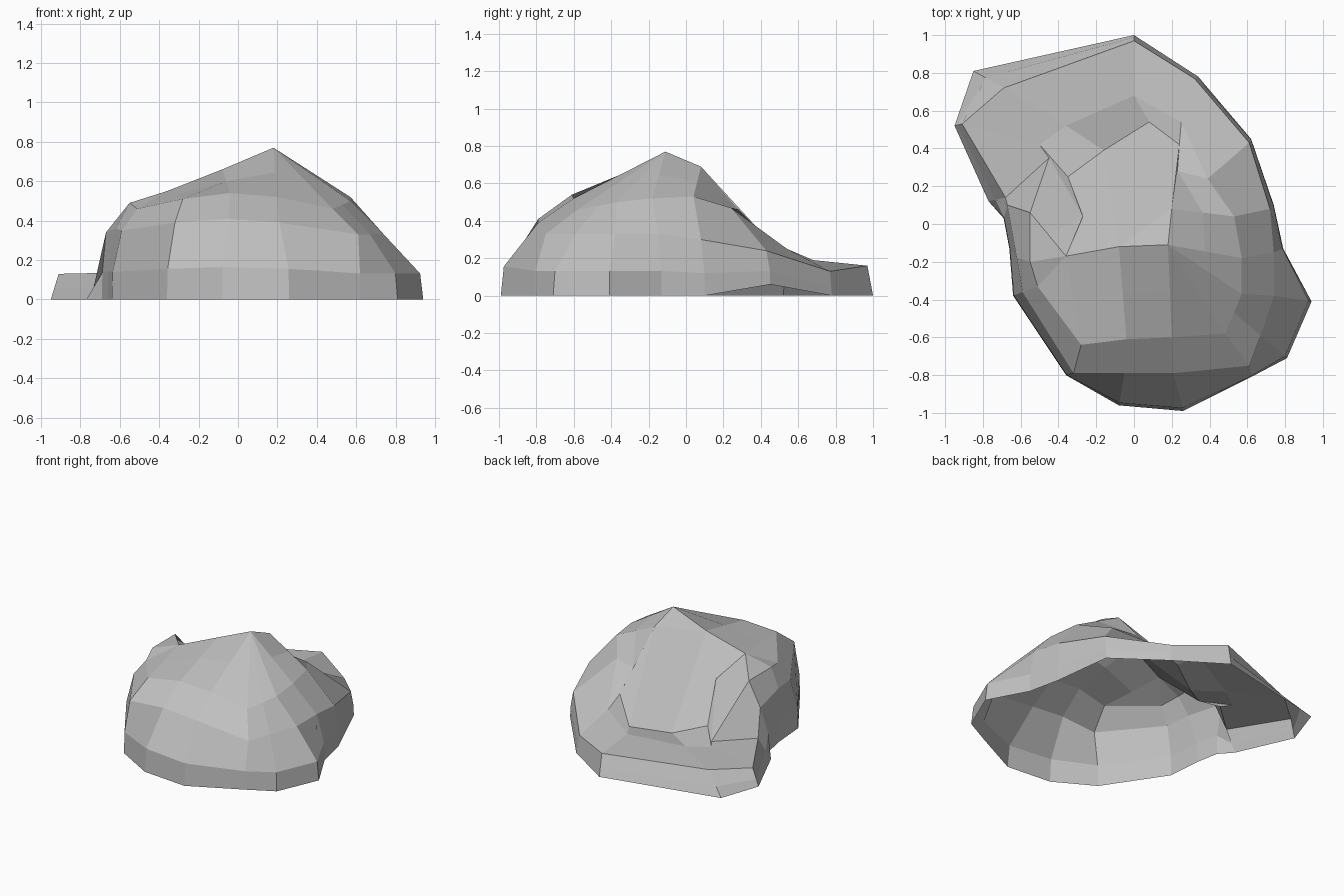
import bpy
import bmesh
from mathutils import Vector

# Remove the default object
default_cube = bpy.data.objects.get("Cube")
if default_cube:
    bpy.data.objects.remove(default_cube, do_unlink=True)


def make_material(name, colour):
    material = bpy.data.materials.new(name)
    material.use_nodes = True
    material.diffuse_color = colour
    shader = material.node_tree.nodes["Principled BSDF"]
    shader.inputs["Base Color"].default_value = colour
    shader.inputs["Roughness"].default_value = 0.9
    return material


def add_ring(mesh, points):
    return [mesh.verts.new(point) for point in points]


def bridge(mesh, lower, upper):
    """Join two closed contours, collapsing quads where corners coincide."""
    count = len(lower)
    for i in range(count):
        j = (i + 1) % count
        corners = [lower[i], lower[j], upper[j], upper[i]]
        unique = list(dict.fromkeys(corners))
        if len(unique) > 2:
            mesh.faces.new(unique)


# Ground outline, counterclockwise from the front
outline = [
    (-.08, -.96), (.26, -.99), (.62, -.81), (.81, -.71),
    (.94, -.41), (.79, -.13), (.74, .1), (.62, .45),
    (.34, .78), (0, 1), (-.85, .81), (-.95, .52),
    (-.77, .12), (-.69, .03), (-.66, -.13), (-.64, -.38), (-.36, -.8),
]
ground = [Vector((x, y, 0)) for x, y in outline]
ground[7].z = .06  # undercut beside the sloping rear shelf

# Contour along the top of the side walls and the rear shelf
wall_top = [Vector(p) for p in (
    (-.05, -.79, .41), (.21, -.79, .39), (.61, -.75, .33), (.67, -.59, .33),
    (.74, -.38, .33), (.74, -.15, .33), (.72, .08, .3), (.61, .43, .24),
    (.32, .77, .13), (0, .97, .16), (-.69, .72, .13), (-.91, .53, .13),
    (-.68, .14, .135), (-.67, .1, .34), (-.62, -.18, .36), (-.59, -.36, .35),
    (-.32, -.79, .39),
)]

# Contour along the shoulders and across the low rear shelf
shoulder = [Vector(p) for p in (
    (-.04, -.61, .54), (.2, -.6, .52), (.48, -.58, .46), (.53, -.47, .48),
    (.57, -.37, .5), (.57, -.18, .52), (.53, .04, .53), (.39, .24, .47),
    (.25, .54, .25), (0, .68, .19), (-.36, .52, .135), (-.5, .42, .13),
    (-.45, .35, .13), (-.55, .06, .49), (-.55, -.2, .49), (-.51, -.33, .46),
    (-.28, -.64, .51),
)]

# Steep lower band: nearly vertical walls, evenly inclined shelf edges
lower_band = []
for foot, top in zip(ground, wall_top):
    inward = .4 if top.z < .2 else .08
    point = foot.lerp(top, inward)
    point.z = foot.z + (top.z - foot.z) * .4
    lower_band.append(point)

# Summit ridge: low shoulder, saddle, peak, rear knob
ridge = {
    "A": Vector((-.36, -.17, .55)),
    "B": Vector((-.08, -.12, .66)),
    "P": Vector((.18, -.11, .77)),
    "Q": Vector((.2, .08, .69)),
}
ridge_order = "BPPPPPQQQQBAAAAAA"

# Crown contour halfway to the ridge, with a hollow down the rear
crown = [edge.lerp(ridge[key], .5) for edge, key in zip(shoulder, ridge_order)]
hollow = [
    (.23, .28, .46), (.24, .42, .32), (.08, .54, .17),
    (-.16, .39, .13), (-.35, .25, .18), (-.27, .04, .42),
]
crown[7:13] = [Vector(p) for p in hollow]

# Open-bottomed boulder shell
shell = bmesh.new()
rings = [add_ring(shell, r)
         for r in (ground, lower_band, wall_top, shoulder, crown)]
summit = {key: shell.verts.new(point) for key, point in ridge.items()}
rings.append([summit[key] for key in ridge_order])
for lower, upper in zip(rings, rings[1:]):
    bridge(shell, lower, upper)
shell.faces.new([summit[key] for key in "BPQ"])

boulder_mesh = bpy.data.meshes.new("boulder")
shell.to_mesh(boulder_mesh)
shell.free()
boulder_mesh.materials.append(make_material("stone grey", (.52, .52, .52, 1)))
boulder = bpy.data.objects.new("boulder", boulder_mesh)
bpy.context.collection.objects.link(boulder)
